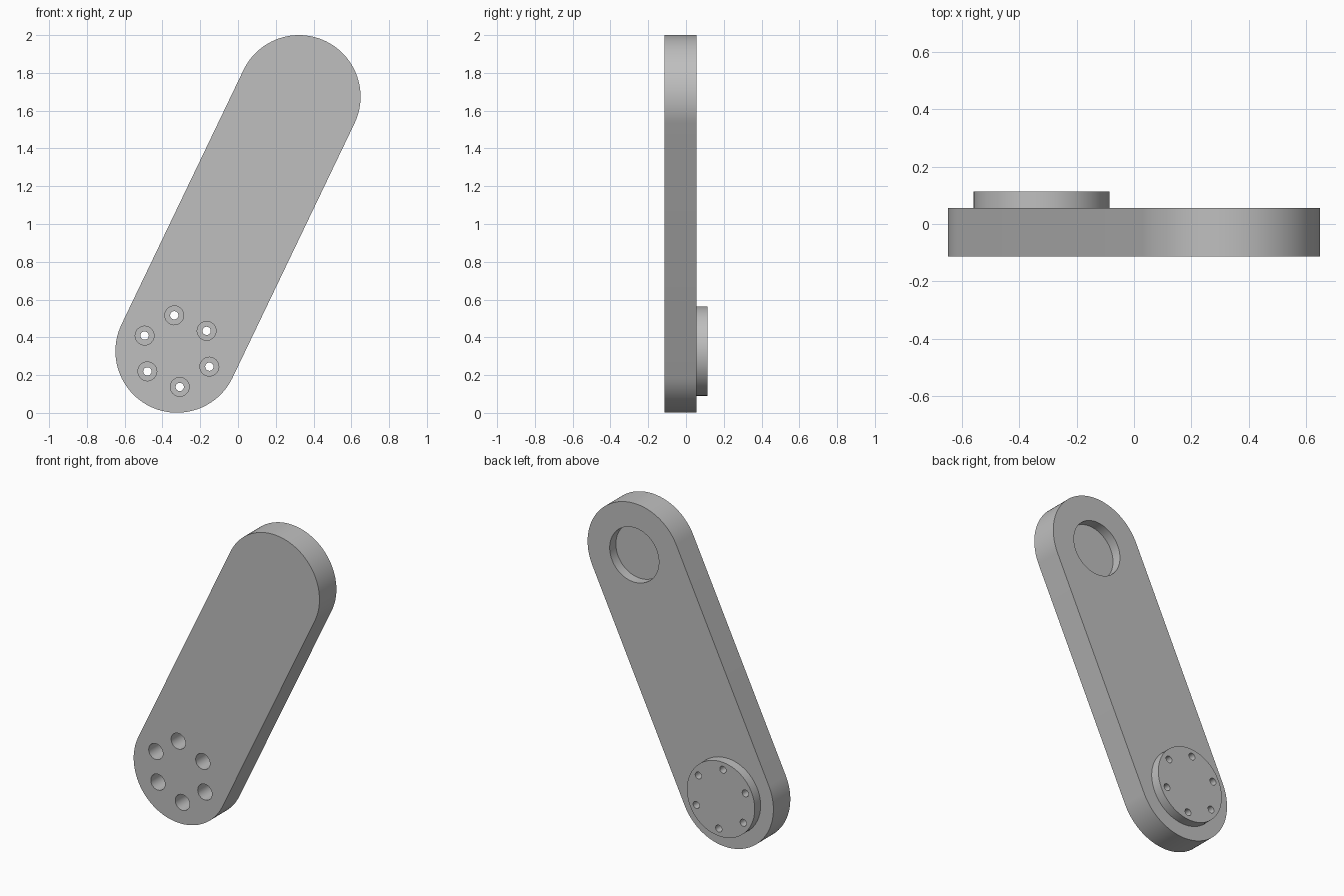
import bpy, bmesh
from math import pi, cos, sin, atan2
from mathutils import Vector

cube = bpy.data.objects.get("Cube")
if cube:
    bpy.data.objects.remove(cube, do_unlink=True)

# Main dimensions
END_R = 0.326
LOW = Vector((-0.323, 0.327))
HIGH = Vector((0.323, 1.674))
FRONT, BACK, BOSS_BACK = -0.114, 0.055, 0.114
TILT = atan2(HIGH.y - LOW.y, HIGH.x - LOW.x)

steel = bpy.data.materials.new("plain_grey")
steel.use_nodes = True
GREY = (0.52, 0.52, 0.52, 1)
steel.diffuse_color = GREY
steel.node_tree.nodes["Principled BSDF"].inputs["Base Color"].default_value = GREY


def prism(name, outline, y0, y1):
    """Extrude a closed x-z outline from y0 to y1."""
    bm = bmesh.new()
    face = bm.faces.new([bm.verts.new((p.x, y0, p.y)) for p in outline])
    result = bmesh.ops.extrude_face_region(bm, geom=[face])
    moved = [v for v in result["geom"] if isinstance(v, bmesh.types.BMVert)]
    bmesh.ops.translate(bm, verts=moved, vec=(0, y1 - y0, 0))
    bmesh.ops.recalc_face_normals(bm, faces=bm.faces)
    mesh = bpy.data.meshes.new(name)
    bm.to_mesh(mesh)
    bm.free()
    mesh.materials.append(steel)
    obj = bpy.data.objects.new(name, mesh)
    bpy.context.collection.objects.link(obj)
    return obj


def arc(centre, radius, start, sweep, steps):
    return [centre + radius * Vector((cos(start + sweep * i / steps),
                                      sin(start + sweep * i / steps)))
            for i in range(steps + 1)]


def cylinder(name, centre, radius, y0, y1, steps=64):
    return prism(name, arc(centre, radius, TILT, 2 * pi, steps)[:-1], y0, y1)


def combine(target, tool, operation):
    """Apply a boolean and discard the tool."""
    mod = target.modifiers.new(operation.lower(), 'BOOLEAN')
    mod.operation = operation
    mod.solver = 'EXACT'
    mod.object = tool
    tool.hide_render = True
    bpy.ops.object.select_all(action='DESELECT')
    bpy.context.view_layer.objects.active = target
    target.select_set(True)
    bpy.ops.object.modifier_apply(modifier=mod.name)
    bpy.data.objects.remove(tool, do_unlink=True)


# Round-ended plate
outline = (arc(HIGH, END_R, TILT - pi / 2, pi, 48)
           + arc(LOW, END_R, TILT + pi / 2, pi, 48))
arm = prism("link_arm", outline, FRONT, BACK)

# Raised mounting boss on the back
combine(arm, cylinder("boss", LOW, 0.237, BACK - 0.01, BOSS_BACK), 'UNION')

# Shallow round socket at the upper end
combine(arm, cylinder("socket_cutter", HIGH, 0.172, BACK - 0.062, BACK + 0.05),
        'DIFFERENCE')

# Ring of counterbored bolt holes
for i in range(6):
    angle = TILT + pi / 6 + i * pi / 3
    spot = LOW + 0.19 * Vector((cos(angle), sin(angle)))
    combine(arm, cylinder("counterbore_cutter", spot, 0.05, FRONT - 0.05, 0.04, 32),
            'DIFFERENCE')
    combine(arm, cylinder("bolt_hole_cutter", spot, 0.022, FRONT - 0.05, BOSS_BACK + 0.05, 24),
            'DIFFERENCE')

# Smooth curved walls, crisp rims
bpy.ops.object.select_all(action='DESELECT')
arm.select_set(True)
bpy.context.view_layer.objects.active = arm
bpy.ops.object.shade_smooth_by_angle(angle=pi / 6)
